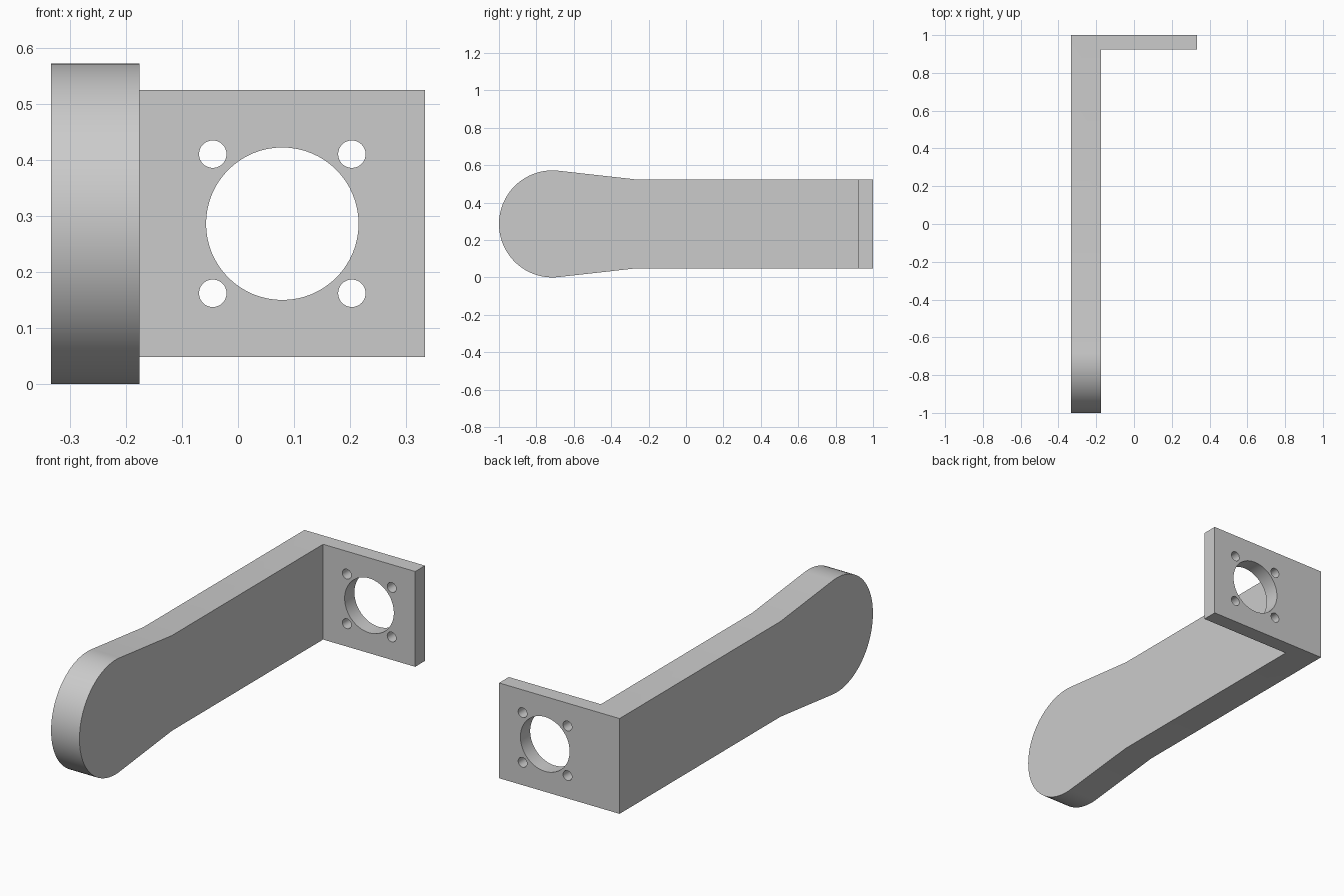
import bpy, bmesh, math

cube = bpy.data.objects.get("Cube")
if cube:
    bpy.data.objects.remove(cube, do_unlink=True)

GREY = (0.6, 0.6, 0.6, 1)
grey = bpy.data.materials.new("plain_grey")
grey.use_nodes = True
grey.diffuse_color = GREY
grey.node_tree.nodes["Principled BSDF"].inputs["Base Color"].default_value = GREY

MID = 0.286          # height of the centre line
HALF = 0.238         # half height of the bar and plate
LEFT, INNER, RIGHT = -0.333, -0.176, 0.333
BACK, PLATE_FRONT = 1.0, 0.923


def prism(name, points, offset):
    """Extrude a flat outline along an offset vector."""
    bm = bmesh.new()
    face = bm.faces.new([bm.verts.new(p) for p in points])
    out = bmesh.ops.extrude_face_region(bm, geom=[face])
    bmesh.ops.translate(bm, vec=offset,
                        verts=[v for v in out["geom"] if isinstance(v, bmesh.types.BMVert)])
    bmesh.ops.recalc_face_normals(bm, faces=bm.faces)
    mesh = bpy.data.meshes.new(name)
    bm.to_mesh(mesh)
    bm.free()
    mesh.materials.append(grey)
    obj = bpy.data.objects.new(name, mesh)
    bpy.context.collection.objects.link(obj)
    return obj


def combine(target, other, operation):
    """Apply a boolean and discard the helper."""
    mod = target.modifiers.new(operation.title(), 'BOOLEAN')
    mod.operation, mod.object, mod.solver = operation, other, 'EXACT'
    bpy.context.view_layer.objects.active = target
    bpy.ops.object.modifier_apply(modifier=mod.name)
    bpy.data.objects.remove(other, do_unlink=True)


def drill(x, z, radius, sides):
    ring = [(x + radius * math.cos(2 * math.pi * i / sides), PLATE_FRONT - 0.1,
             z + radius * math.sin(2 * math.pi * i / sides)) for i in range(sides)]
    combine(bracket, prism("hole_cutter", ring, (0, 0.3, 0)), 'DIFFERENCE')


# Arm: straight bar that flares into a round paddle end
STEPS = 48
START = math.radians(84)  # the arc meets the flare tangentially
outline = [(BACK, -HALF), (BACK, HALF), (-0.27, HALF)]
for i in range(STEPS + 1):
    a = START + (2 * math.pi - 2 * START) * i / STEPS
    outline.append((-1 + MID + MID * math.cos(a), MID * math.sin(a)))
outline.append((-0.27, -HALF))
bracket = prism("bracket", [(LEFT, y, MID + z) for y, z in outline], (INNER - LEFT, 0, 0))

# Mounting plate across the back end
plate = prism("plate", [(LEFT + 0.05, y, MID + z) for y, z in (
    (PLATE_FRONT, -HALF), (BACK, -HALF), (BACK, HALF), (PLATE_FRONT, HALF))],
    (RIGHT - LEFT - 0.05, 0, 0))
combine(bracket, plate, 'UNION')

# Large bore with four screw holes around it
BORE_X, PITCH = 0.079, 0.124
drill(BORE_X, MID, 0.136, 64)
for sx in (-1, 1):
    for sz in (-1, 1):
        drill(BORE_X + sx * PITCH, MID + sz * PITCH, 0.0245, 32)

# Smooth curved walls, keep the corners crisp
bpy.ops.object.select_all(action='DESELECT')
bracket.select_set(True)
bpy.context.view_layer.objects.active = bracket
bpy.ops.object.shade_smooth_by_angle(angle=math.radians(20))
